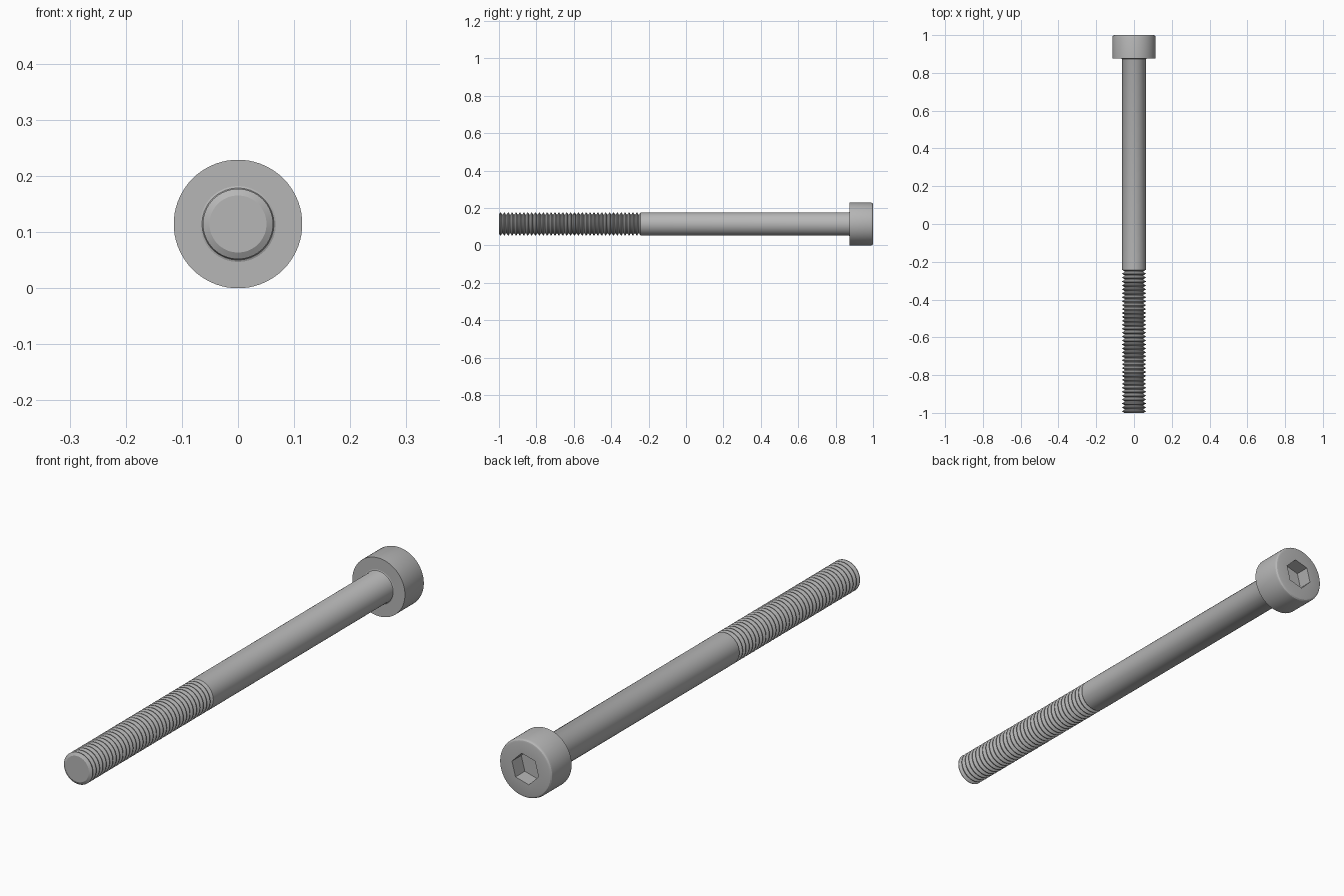
import bpy, bmesh, math

cube = bpy.data.objects.get("Cube")
if cube:
    bpy.data.objects.remove(cube, do_unlink=True)

SIDES = 72
HEAD_R, SHANK_R, ROOT_R = 0.1145, 0.0625, 0.0508
TIP_Y, THREAD_END, SEAT_Y, TOP_Y = -1.0, -0.25, 0.875, 1.0
PITCHES = 36

steel = bpy.data.materials.new("steel_grey")
steel.use_nodes = True
steel.diffuse_color = (0.47, 0.47, 0.47, 1)
steel.node_tree.nodes["Principled BSDF"].inputs["Base Color"].default_value = steel.diffuse_color


def circle(angle):
    return 1.0


def hexagon(angle):
    # radius of a hexagon with unit apothem, corners turned by 15 degrees
    local = (angle - math.radians(15)) % math.radians(60)
    return 1.0 / math.cos(local - math.radians(30))


def loft(name, rings):
    """Loft (y, radius, shape) rings along the y axis and cap both ends."""
    bm = bmesh.new()
    loops = []
    for y, radius, shape in rings:
        loop = []
        for i in range(SIDES):
            a = 2 * math.pi * i / SIDES
            r = radius * shape(a)
            loop.append(bm.verts.new((r * math.cos(a), y, HEAD_R + r * math.sin(a))))
        loops.append(loop)
    for a, b in zip(loops, loops[1:]):
        for i in range(SIDES):
            j = (i + 1) % SIDES
            bm.faces.new((a[i], a[j], b[j], b[i]))
    bm.faces.new(loops[0])
    bm.faces.new(loops[-1])
    bmesh.ops.recalc_face_normals(bm, faces=bm.faces)
    mesh = bpy.data.meshes.new(name)
    bm.to_mesh(mesh)
    bm.free()
    mesh.materials.append(steel)
    obj = bpy.data.objects.new(name, mesh)
    bpy.context.collection.objects.link(obj)
    bpy.ops.object.select_all(action="DESELECT")
    obj.select_set(True)
    bpy.context.view_layer.objects.active = obj
    bpy.ops.object.shade_smooth_by_angle(angle=math.radians(28))
    return obj


# Cap head: flat seat, rounded top rim and hexagonal drive socket
rim = 0.011
head = [(SEAT_Y, HEAD_R, circle)]
for k in range(4):
    t = math.radians(30 * k)
    head.append((TOP_Y - rim + rim * math.sin(t), HEAD_R - rim + rim * math.cos(t), circle))
head += [(TOP_Y, 0.052, hexagon), (TOP_Y - 0.058, 0.052, hexagon)]
loft("cap_head", head)

# Plain shank with a small fillet under the head
loft("shank", [
    (THREAD_END, ROOT_R, circle),
    (THREAD_END + 0.007, SHANK_R, circle),
    (SEAT_Y - 0.005, SHANK_R, circle),
    (SEAT_Y - 0.0015, SHANK_R + 0.0015, circle),
    (SEAT_Y, SHANK_R + 0.005, circle),
    (SEAT_Y + 0.004, SHANK_R + 0.005, circle),
])

# Threaded end: repeated ridges with narrow flat crests and roots
pitch = (THREAD_END - TIP_Y) / PITCHES
ridge = [(0.0, ROOT_R), (0.32, SHANK_R), (0.45, SHANK_R), (0.77, ROOT_R)]
thread = [(TIP_Y + (n + t) * pitch, r, circle) for n in range(PITCHES) for t, r in ridge]
thread.append((THREAD_END + 0.002, ROOT_R, circle))
loft("threaded_end", thread)
